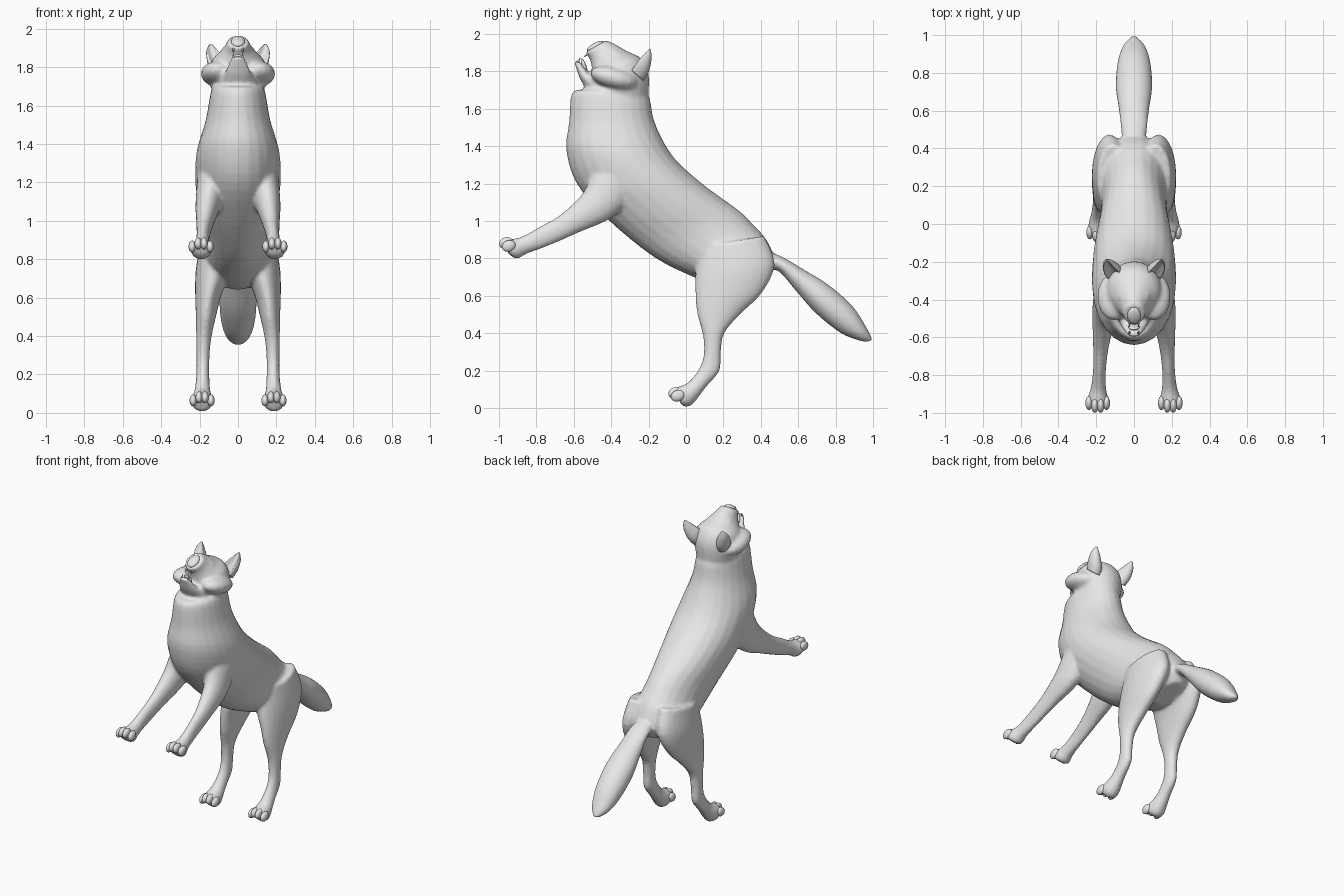
import bpy, bmesh, math
from mathutils import Matrix, Vector

cube = bpy.data.objects.get("Cube")
if cube:
    bpy.data.objects.remove(cube, do_unlink=True)

grey = bpy.data.materials.new("plain grey")
grey.use_nodes = True
COLOR = (0.8, 0.8, 0.8, 1)
grey.diffuse_color = COLOR
grey.node_tree.nodes["Principled BSDF"].inputs["Base Color"].default_value = COLOR


def finish(bm, name):
    bmesh.ops.recalc_face_normals(bm, faces=bm.faces)
    mesh = bpy.data.meshes.new(name)
    bm.to_mesh(mesh)
    bm.free()
    mesh.materials.append(grey)
    for p in mesh.polygons:
        p.use_smooth = True
    ob = bpy.data.objects.new(name, mesh)
    bpy.context.collection.objects.link(ob)
    return ob


def spline(a, b, c, d, t):
    return [0.5 * (2 * q + (r - p) * t + (2 * p - 5 * q + 4 * r - s) * t * t
            + (3 * q - p - 3 * r + s) * t ** 3) for p, q, r, s in zip(a, b, c, d)]


def loft(bm, sections, side=1, dent=1.0, n=24, steps=4):
    """Section: front y, front z, back y, back z, centre x, half width."""
    s = [sections[0]] + list(sections) + [sections[-1]]
    path = [spline(*s[i:i + 4], k / steps) for i in range(len(sections) - 1) for k in range(steps)]
    path.append(sections[-1])
    rings = []
    for fy, fz, by, bz, cx, w in path:
        ring = []
        for k in range(n):
            a = 2 * math.pi * k / n
            c = math.cos(a)
            if c > 0.3:
                c *= 1 - (1 - dent) * (c - 0.3) / 0.7
            ring.append(bm.verts.new((side * (cx + w * math.sin(a)),
                                      (fy + by) / 2 + c * (fy - by) / 2,
                                      (fz + bz) / 2 + c * (fz - bz) / 2)))
        rings.append(ring)
    for r, q in zip(rings, rings[1:]):
        for k in range(n):
            bm.faces.new((r[k], r[(k + 1) % n], q[(k + 1) % n], q[k]))
    for ring in (rings[0], rings[-1]):
        bm.faces.new(ring)


def ball(bm, pos, radii, tilt=0.0):
    m = Matrix.Translation(pos) @ Matrix.Rotation(tilt, 4, 'X') @ Matrix.Diagonal((*radii, 1))
    bmesh.ops.create_uvsphere(bm, u_segments=16, v_segments=10, radius=1, matrix=m)


TORSO = [(-.56, 1.70, -.24, 1.72, 0, .12), (-.612, 1.68, -.195, 1.66, 0, .142),
         (-.625, 1.53, -.165, 1.52, 0, .168), (-.64, 1.38, -.07, 1.345, 0, .215),
         (-.585, 1.20, .08, 1.205, 0, .222), (-.43, 1.02, .18, 1.13, 0, .205),
         (-.245, .86, .29, 1.05, 0, .178), (-.11, .77, .36, .98, 0, .175),
         (.04, .70, .43, .90, 0, .185), (.14, .66, .475, .79, 0, .15),
         (.24, .64, .45, .71, 0, .07)]
TAIL = [(.40, .74, .44, .84, 0, .06), (.49, .735, .53, .80, 0, .07),
        (.58, .635, .63, .74, 0, .08), (.69, .51, .76, .66, 0, .097),
        (.82, .405, .89, .545, 0, .087), (.91, .365, .965, .43, 0, .06),
        (.965, .352, 1.0, .362, 0, .02)]
HEAD = [(-.50, 1.64, -.20, 1.68, 0, .13), (-.50, 1.71, -.20, 1.79, 0, .15),
        (-.50, 1.78, -.24, 1.87, 0, .14), (-.505, 1.83, -.31, 1.905, 0, .10),
        (-.515, 1.865, -.37, 1.94, 0, .07), (-.54, 1.90, -.425, 1.967, 0, .055)]
JAW = [(-.52, 1.68, -.42, 1.77, 0, .10), (-.567, 1.76, -.51, 1.79, 0, .068),
       (-.585, 1.81, -.545, 1.825, 0, .05), (-.60, 1.853, -.575, 1.86, 0, .03)]
FORELEG = [(-.50, 1.27, -.22, 1.22, .13, .08), (-.55, 1.15, -.38, 1.03, .155, .066),
           (-.67, 1.035, -.58, .935, .173, .044), (-.78, .97, -.74, .865, .182, .034),
           (-.88, .915, -.85, .825, .188, .04), (-.945, .90, -.905, .797, .192, .055),
           (-.975, .88, -.95, .825, .192, .05)]
HINDLEG = [(.07, .86, .42, .92, .11, .085), (.05, .72, .475, .77, .13, .09),
           (.05, .60, .41, .62, .155, .068), (.06, .50, .29, .50, .167, .052),
           (.09, .39, .205, .40, .178, .04), (.095, .29, .187, .30, .182, .034),
           (.07, .21, .18, .20, .183, .034), (.01, .135, .11, .115, .185, .04),
           (-.04, .115, .03, .015, .187, .055), (-.07, .10, -.02, .01, .187, .05)]
EAR = [(-.32, 1.83, -.23, 1.75, .10, .045), (-.29, 1.875, -.20, 1.795, .115, .046),
       (-.245, 1.905, -.185, 1.86, .135, .03), (-.197, 1.925, -.187, 1.913, .143, .006)]

# Skin: torso, tail, head and legs fused into one continuous surface
bm = bmesh.new()
for part in (TORSO, TAIL, HEAD, JAW):
    loft(bm, part)
for side in (1, -1):
    loft(bm, FORELEG, side)
    loft(bm, HINDLEG, side)
    # cheek tufts and brows
    ball(bm, (side * .105, -.385, 1.765), (.09, .13, .06), -.25)
    ball(bm, (side * .055, -.375, 1.89), (.028, .045, .022), -.4)
body = finish(bm, "body")
remesh = body.modifiers.new("fuse", 'REMESH')
remesh.mode = 'VOXEL'
remesh.voxel_size = 0.011
remesh.use_smooth_shade = True
soften = body.modifiers.new("soften", 'SMOOTH')
soften.factor = 0.5
soften.iterations = 5

for side, label in ((1, "left"), (-1, "right")):
    # Hollow ears
    bm = bmesh.new()
    loft(bm, EAR, side, dent=-0.1)
    finish(bm, label + "_ear")
    # Toes: the middle pair reaches further forward
    for paw, x, y, z in (("fore", .192, -.962, .878), ("hind", .187, -.058, .077)):
        bm = bmesh.new()
        for k in range(4):
            mid = k in (1, 2)
            ball(bm, (side * (x + (k - 1.5) * .031), y + (0 if mid else .014), z + (.004 if mid else -.012)),
                 (.019, .038, .03), .35)
        finish(bm, label + "_" + paw + "_toes")
    # Eyes
    bm = bmesh.new()
    ball(bm, (side * .072, -.415, 1.88), (.016, .017, .014))
    finish(bm, label + "_eye")
    # Fangs on both jaws
    bm = bmesh.new()
    for y, z, tilt in ((-.535, 1.885, 2.3), (-.572, 1.86, -.5)):
        bmesh.ops.create_cone(bm, cap_ends=True, segments=8, radius1=.007, radius2=.001, depth=.03,
                              matrix=Matrix.Translation((side * .024, y, z)) @ Matrix.Rotation(tilt, 4, 'X'))
    finish(bm, label + "_fangs")

# Nose pad and tongue
bm = bmesh.new()
ball(bm, (0, -.485, 1.934), (.036, .05, .018), .5)
finish(bm, "nose")
bm = bmesh.new()
ball(bm, (0, -.545, 1.83), (.03, .012, .04), .35)
finish(bm, "tongue")
